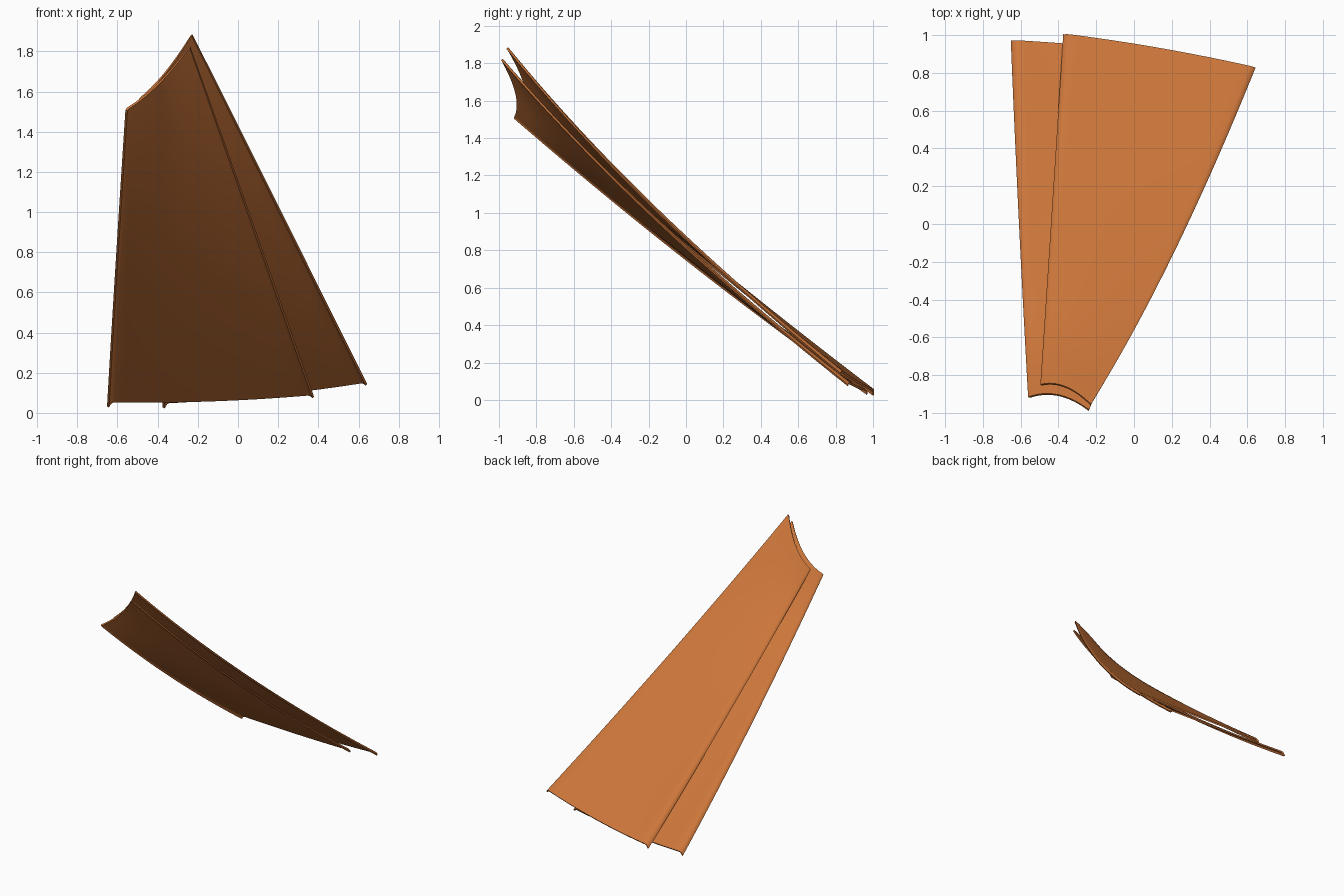
import bpy, bmesh
from mathutils import Vector

if "Cube" in bpy.data.objects:
    bpy.data.objects.remove(bpy.data.objects["Cube"])

orange = bpy.data.materials.new("burnt_orange")
orange.diffuse_color = (0.60, 0.18, 0.042, 1)
orange.use_nodes = True
orange.node_tree.nodes["Principled BSDF"].inputs["Base Color"].default_value = orange.diffuse_color


def quad(a, b, c, t):
    """Parabola through a (t=0), b (t=0.5) and c (t=1)."""
    return a * (2 * (t - .5) * (t - 1)) - b * (4 * t * (t - 1)) + c * (2 * t * (t - .5))


def curved_panel(name, top, middle, bottom, nv=28):
    """Thin curved sheet; each row holds left, centre and right points."""
    rows = [[Vector(p) for p in r] for r in (top, middle, bottom)]
    # extra columns near the sides for the rolled rims
    us = [0, .006, .013, .022] + [.022 + .956 * i / 20 for i in range(1, 20)] + [.978, .987, .994, 1]
    bm = bmesh.new()
    grid = []
    for j in range(nv + 1):
        v = j / nv
        a, b, c = [quad(rows[0][k], rows[1][k], rows[2][k], v) for k in range(3)]
        line = []
        for u in us:
            p = quad(a, b, c, u)
            e = max(0, 1 - min(u, 1 - u) / .022)
            p.z -= (.006 + .019 * v) * e * e * (1 if u < .5 else .6)
            line.append(bm.verts.new(p))
        grid.append(line)
    for r, s in zip(grid, grid[1:]):
        for i in range(len(us) - 1):
            bm.faces.new((r[i], s[i], s[i + 1], r[i + 1]))
    me = bpy.data.meshes.new(name)
    bm.to_mesh(me)
    bm.free()
    me.materials.append(orange)
    ob = bpy.data.objects.new(name, me)
    bpy.context.collection.objects.link(ob)
    m = ob.modifiers.new("thickness", 'SOLIDIFY')
    m.thickness = .012
    m.offset = -1
    bpy.ops.object.select_all(action='DESELECT')
    ob.select_set(True)
    bpy.context.view_layer.objects.active = ob
    bpy.ops.object.modifier_apply(modifier=m.name)
    bpy.ops.object.shade_smooth_by_angle()
    return ob


# lower sheet
curved_panel("lower_panel",
             [(-.55, -.92, 1.51), (-.395, -.912, 1.635), (-.24, -.99, 1.82)],
             [(-.60, .02, .745), (-.27, -.07, .83), (.065, -.15, .955)],
             [(-.642, .967, .052), (-.137, .928, .057), (.37, .865, .088)])

# upper sheet, overlapping to the right
curved_panel("upper_panel",
             [(-.485, -.855, 1.56), (-.36, -.868, 1.69), (-.23, -.96, 1.88)],
             [(-.425, .07, .78), (-.11, -.045, .885), (.202, -.16, 1.015)],
             [(-.365, 1.0, .047), (.135, .925, .085), (.635, .825, .15)])
